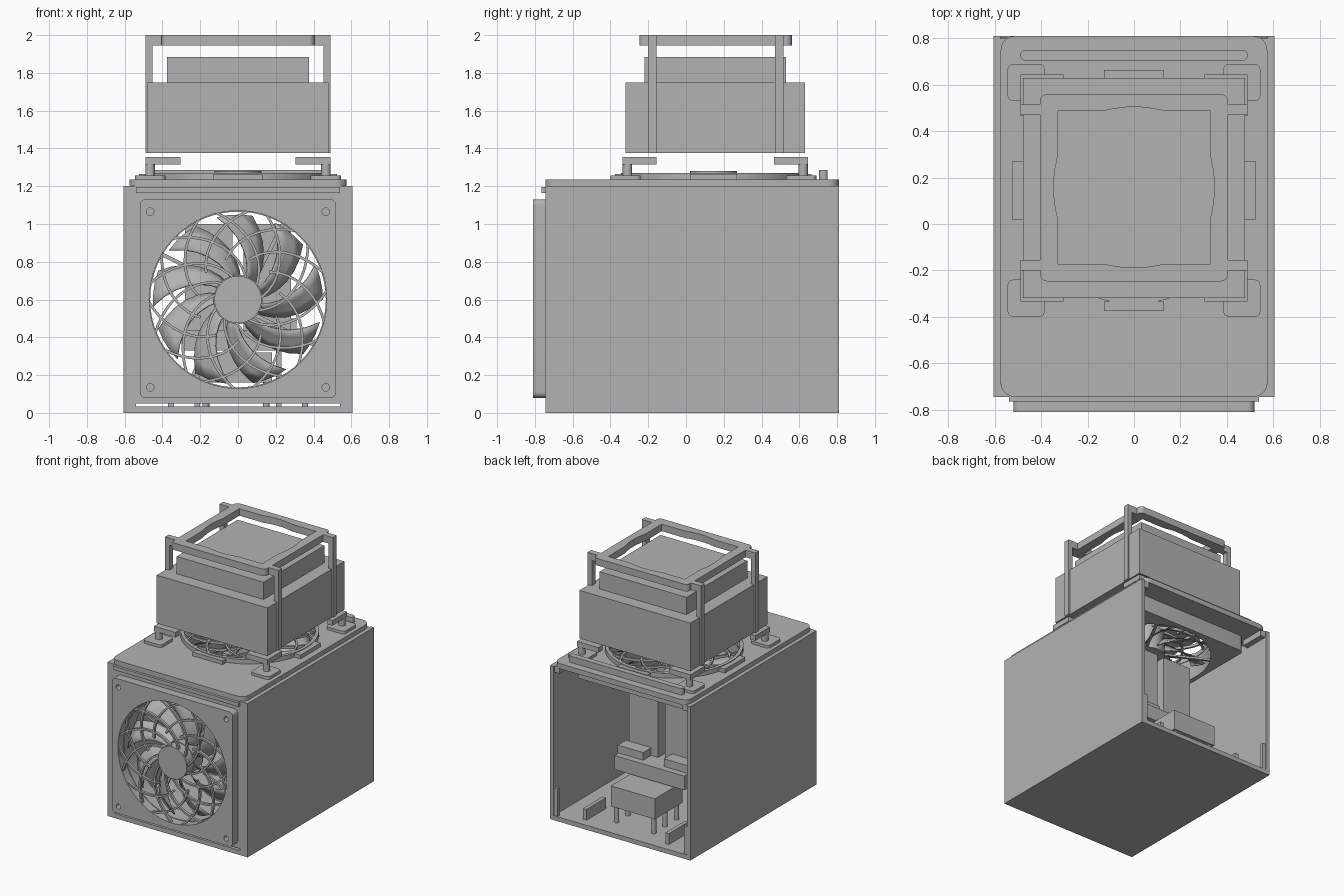
import bpy, bmesh, math
from math import sin, cos, pi, radians
from mathutils import Matrix, Vector

if "Cube" in bpy.data.objects:
    bpy.data.objects.remove(bpy.data.objects["Cube"])

grey = bpy.data.materials.new("mid grey")
grey.diffuse_color = (0.45, 0.45, 0.45, 1)
grey.use_nodes = True
grey.node_tree.nodes["Principled BSDF"].inputs["Base Color"].default_value = grey.diffuse_color
CY = 0.155  # depth centre of the cooler stack


def finish(name, bm, mat=Matrix()):
    bmesh.ops.remove_doubles(bm, verts=bm.verts, dist=1e-5)
    bmesh.ops.recalc_face_normals(bm, faces=bm.faces)
    me = bpy.data.meshes.new(name)
    bm.to_mesh(me)
    bm.free()
    me.materials.clear()
    me.materials.append(grey)
    me.transform(mat)
    ob = bpy.data.objects.new(name, me)
    bpy.context.collection.objects.link(ob)
    return ob


def add_box(bm, x0, x1, y0, y1, z0, z1):
    m = Matrix.Translation(((x0 + x1) / 2, (y0 + y1) / 2, (z0 + z1) / 2))
    bmesh.ops.create_cube(bm, size=1, matrix=m @ Matrix.Diagonal((x1 - x0, y1 - y0, z1 - z0, 1)))


def boxes(name, *dims, mirror=False):
    bm = bmesh.new()
    for d in dims:
        add_box(bm, *d)
        if mirror:
            add_box(bm, -d[1], -d[0], *d[2:])
    return finish(name, bm)


def add_cyl(bm, x, y, r, z0, z1, n=32):
    bmesh.ops.create_cone(bm, cap_ends=True, segments=n, radius1=r, radius2=r, depth=z1 - z0,
                          matrix=Matrix.Translation((x, y, (z0 + z1) / 2)))


def circle(cx, cy, r, n=64):
    return [(cx + r * cos(2 * pi * i / n), cy + r * sin(2 * pi * i / n)) for i in range(n)]


def rounded(x0, x1, y0, y1, r, n=6):
    pts = []
    for k, (x, y) in enumerate([(x1 - r, y1 - r), (x0 + r, y1 - r), (x0 + r, y0 + r), (x1 - r, y0 + r)]):
        for i in range(n + 1):
            a = (k + i / n) * pi / 2
            pts.append((x + r * cos(a), y + r * sin(a)))
    return pts


def plate(name, outlines, z0, z1, mat=Matrix()):
    """Extruded outline; further outlines become holes."""
    cu = bpy.data.curves.new(name, 'CURVE')
    cu.dimensions, cu.fill_mode, cu.extrude = '2D', 'BOTH', (z1 - z0) / 2
    for pts in outlines:
        s = cu.splines.new('POLY')
        s.points.add(len(pts) - 1)
        for p, (x, y) in zip(s.points, pts):
            p.co = (x, y, 0, 1)
        s.use_cyclic_u = True
    tmp = bpy.data.objects.new("outline", cu)
    bpy.context.collection.objects.link(tmp)
    dg = bpy.context.evaluated_depsgraph_get()
    me = bpy.data.meshes.new_from_object(tmp.evaluated_get(dg))
    bm = bmesh.new()
    bm.from_mesh(me)
    bpy.data.objects.remove(tmp)
    bpy.data.meshes.remove(me)
    return finish(name, bm, mat @ Matrix.Translation((0, 0, (z0 + z1) / 2)))


def ribbon(bm, pts, w, z0, z1):
    """Rectangular bar along a flat path."""
    rows = []
    for i, p in enumerate(pts):
        t = (pts[min(i + 1, len(pts) - 1)] - pts[max(i - 1, 0)]).normalized()
        s = Vector((-t.y, t.x)) * w / 2
        rows.append([bm.verts.new((q.x, q.y, z)) for q, z in
                     ((p + s, z0), (p - s, z0), (p - s, z1), (p + s, z1))])
    for a, b in zip(rows, rows[1:]):
        for k in range(4):
            bm.faces.new((a[k], a[(k + 1) % 4], b[(k + 1) % 4], b[k]))
    bm.faces.new(rows[0])
    bm.faces.new(rows[-1])


def polar(r, a):
    return Vector((r * cos(a), r * sin(a)))


def fan(prefix, mat, g):
    # square housing with round duct
    plate(prefix + "_fan_housing", [rounded(-.5, .5, -.5, .5, .04), circle(0, 0, .465)], -.13, -.005, mat)
    # swept grille: long spirals plus crossing outer spirals
    bm = bmesh.new()
    for k in range(11):
        a0 = 2 * pi * k / 11
        ribbon(bm, [polar(.11 + .365 * t / 12, a0 + 1.25 * (t / 12) ** .8) for t in range(13)],
               .014, g, g + .02)
        ribbon(bm, [polar(.22 + .255 * t / 10, a0 + 1.3 - 1.0 * (t / 10)) for t in range(11)],
               .014, g, g + .02)
    add_cyl(bm, 0, 0, .125, -.02, g + .03, 48)
    finish(prefix + "_fan_grille", bm, mat)
    # rotor
    bm = bmesh.new()
    for k in range(9):
        grid = []
        for i in range(7):
            r = .1 + .35 * i / 6
            a = 2 * pi * k / 9 + .7 * i / 6
            grid.append([bm.verts.new((*polar(r, a + .42 * j / 3), -.1 + .075 * j / 3)) for j in range(4)])
        for p, q in zip(grid, grid[1:]):
            for j in range(3):
                bm.faces.new((p[j], p[j + 1], q[j + 1], q[j]))
    rotor = finish(prefix + "_fan_blades", bm, mat)
    rotor.modifiers.new("thickness", 'SOLIDIFY').thickness = .008
    # motor with rear struts
    bm = bmesh.new()
    add_cyl(bm, 0, 0, .13, -.13, -.02, 48)
    for k in range(4):
        a = pi / 4 + k * pi / 2
        ribbon(bm, [polar(.1, a), polar(.48, a + .25)], .02, -.13, -.115)
    finish(prefix + "_fan_motor", bm, mat)


# case shell, open at the back
boxes("side_wall", (.575, .605, -.745, .81, 0, 1.2), (.54, .58, -.745, -.69, .03, 1.2),
      (.545, .58, .78, .805, .03, .25), (.53, .58, .6, .8, 1.15, 1.2), mirror=True)
boxes("floor", (-.6, .6, -.745, .81, 0, .035))
plate("lid", [rounded(-.575, .575, -.745, .81, .06), circle(0, .145, .47)], 1.195, 1.235)
front = Matrix.Translation((0, -.745, .6)) @ Matrix.Rotation(pi / 2, 4, 'X')
plate("front_wall", [rounded(-.55, .55, -.55, .6, .01), circle(0, 0, .47)], -.02, 0, front)

# front bezel with four screw holes
holes = [circle(sx * .465, sy * .465, .02, 16) for sx in (-1, 1) for sy in (-1, 1)]
plate("front_bezel", [rounded(-.52, .52, -.52, .53, .03), circle(0, 0, .47)] + holes, 0, .065, front)
boxes("front_top_trim", (-.54, .54, -.765, -.74, 1.165, 1.195))
fan("front", front, .035)

# top fan with rim and edge tabs
fan("top", Matrix.Translation((0, .145, 1.2)), .05)
plate("top_grille_rim", [circle(0, .145, .49), circle(0, .145, .465)], 1.235, 1.27)
boxes("rim_tab_side", (.475, .525, .02, .27, 1.235, 1.265), mirror=True)
boxes("rim_tab_end", (-.13, .13, -.375, -.335, 1.235, 1.265), (-.13, .13, .625, .665, 1.235, 1.265))
plate("rear_top_bar", [rounded(-.49, .49, .705, .75, .02)], 1.235, 1.285)

# cooler feet: pad, post and corner bracket
for sx in (-1, 1):
    for sy, y in ((-1, -.32), (1, .61)):
        side = ("right" if sx > 0 else "left") + ("_rear" if sy > 0 else "_front")
        px = sx * .465
        plate("foot_pad_" + side, [rounded(px - .08, px + .08, y - .08, y + .08, .025)], 1.235, 1.257)
        oy = CY + sy * .49
        bm = bmesh.new()
        add_cyl(bm, px, oy - sy * .025, .025, 1.25, 1.355, 24)
        add_box(bm, *sorted((sx * .305, sx * .49)), *sorted((oy, oy - sy * .05)), 1.315, 1.355)
        add_box(bm, *sorted((sx * .445, sx * .49)), *sorted((oy, oy - sy * .18)), 1.315, 1.355)
        finish("foot_bracket_" + side, bm)

# cooler blocks
boxes("cooler_block", (-.478, .478, -.32, .63, 1.375, 1.75))
boxes("cooler_upper_block", (-.375, .375, -.22, .53, 1.75, 1.885))

# clamp frame with bowed opening, ears and posts
opening = []
for k in range(4):
    m = Matrix.Rotation(k * pi / 2, 2)
    for x, y in ((.33, .33), (.13, .33), (.08, .34), (.03, .346), (-.03, .346), (-.08, .34), (-.13, .33)):
        p = m @ Vector((x, y))
        opening.append((p.x, p.y + CY + .003))
plate("clamp_frame", [rounded(-.405, .405, -.247, .56, .03), opening], 1.945, 2.0)
boxes("clamp_ear", (.39, .49, -.2, -.155, 1.945, 2), (.39, .49, .47, .515, 1.945, 2), mirror=True)
boxes("clamp_post", (.452, .49, -.2, -.155, 1.375, 2), (.452, .49, .47, .515, 1.375, 2), mirror=True)

# inner parts
boxes("power_box", (-.2, .18, .33, .67, .16, .32))
bm = bmesh.new()
for x in (-.17, .15):
    for y in (.36, .5, .64):
        add_cyl(bm, x, y, .018, .03, .17, 16)
finish("power_box_legs", bm)
boxes("shelf", (-.3, .3, .15, .45, .33, .44))
boxes("shelf_leg", (.2, .23, .16, .2, .03, .34), mirror=True)
boxes("shelf_block", (.09, .31, .3, .4, .43, .5), mirror=True)
boxes("tall_card", (.03, .28, .2, .3, .43, 1.0), mirror=True)
boxes("floor_rail", (.34, .37, .5, .74, .03, .12), mirror=True)

# smooth the round parts, keep edges sharp
for ob in bpy.context.scene.objects:
    ob.select_set(True)
    bpy.context.view_layer.objects.active = ob
bpy.ops.object.shade_smooth_by_angle(angle=radians(30))
